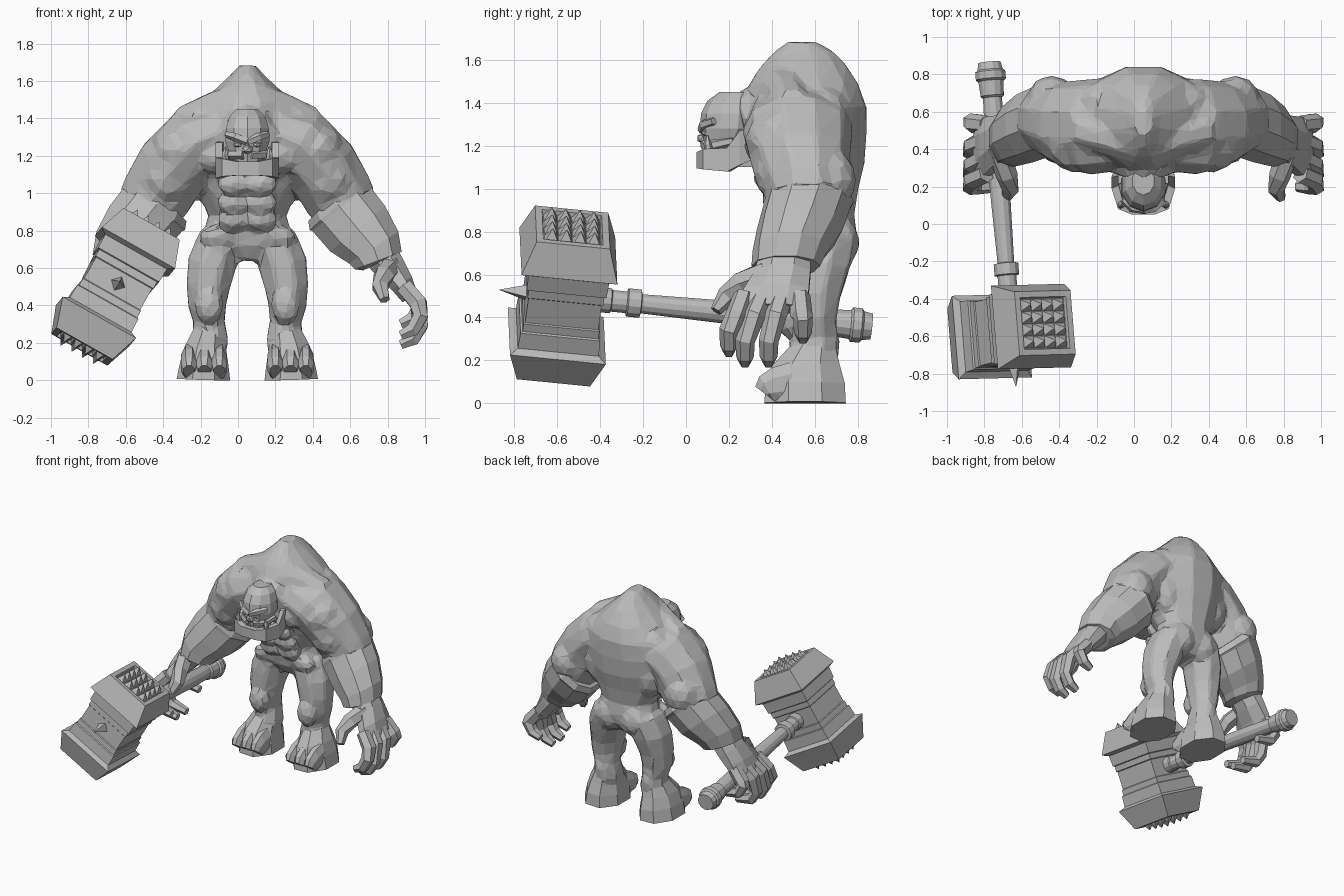
import bpy, bmesh, math
from mathutils import Vector, Matrix

if "Cube" in bpy.data.objects:
    bpy.data.objects.remove(bpy.data.objects["Cube"], do_unlink=True)

grey = bpy.data.materials.new("stone_grey")
grey.use_nodes = True
grey.diffuse_color = (0.5, 0.5, 0.5, 1)
grey.node_tree.nodes["Principled BSDF"].inputs["Base Color"].default_value = (0.5, 0.5, 0.5, 1)

CX = 0.05  # centre line of the figure
Y, Z = Vector((0, 1, 0)), Vector((0, 0, 1))


def finish(name, bm, matrix=None):
    bmesh.ops.recalc_face_normals(bm, faces=bm.faces)
    mesh = bpy.data.meshes.new(name)
    bm.to_mesh(mesh)
    bm.free()
    mesh.materials.append(grey)
    obj = bpy.data.objects.new(name, mesh)
    bpy.context.collection.objects.link(obj)
    if matrix:
        obj.matrix_world = matrix
    return obj


def skin(bm, rings):
    """Skin a row of closed rings and cap both ends."""
    rows = [[bm.verts.new(p) for p in ring] for ring in rings]
    for a, b in zip(rows, rows[1:]):
        for i in range(len(a)):
            j = (i + 1) % len(a)
            bm.faces.new((a[i], a[j], b[j], b[i]))
    bm.faces.new(rows[0])
    bm.faces.new(rows[-1])


def tube(bm, pts, s=1, sides=8, ref=Y, cx=CX, level=False):
    """Elliptical tube along points (x, y, z, r1[, r2]); level keeps rings parallel to y."""
    ctr = [Vector((cx + s * p[0], p[1], p[2])) for p in pts]
    rings = []
    for i, p in enumerate(pts):
        t = ctr[min(i + 1, len(pts) - 1)] - ctr[max(i - 1, 0)]
        if level:
            t.y = 0
        t.normalize()
        a = ref.cross(t).normalized()
        b = t.cross(a)
        rings.append([ctr[i] + a * p[3] * math.cos(k) + b * p[-1] * math.sin(k)
                      for k in (math.tau * (n + 0.5) / sides for n in range(sides))])
    skin(bm, rings)


def blob(bm, c, r, s=1, detail=2):
    m = Matrix.Translation((CX + s * c[0], c[1], c[2])) @ Matrix.Diagonal((*r, 1))
    bmesh.ops.create_icosphere(bm, subdivisions=detail, radius=1, matrix=m)


# Body: torso, muscles, upper arms and legs fused into one faceted skin
bm = bmesh.new()
tube(bm, [(0, .62, .64, .13, .1), (0, .63, .72, .22, .16), (0, .63, .79, .24, .17),
          (0, .62, .88, .215, .17), (0, .6, 1.0, .27, .21), (0, .59, 1.12, .32, .25),
          (0, .57, 1.25, .36, .28), (0, .56, 1.38, .34, .29), (0, .55, 1.49, .25, .26),
          (0, .55, 1.58, .15, .2), (0, .55, 1.64, .085, .14), (0, .54, 1.685, .045, .07)],
     sides=12, level=True)
tube(bm, [(0, .27, 1.28, .15, .17), (0, .36, 1.3, .18, .2), (0, .52, 1.32, .22, .24)], sides=10, ref=Z)
for s in (1, -1):
    tube(bm, [(.15, .53, 1.32, .17, .25), (.28, .52, 1.27, .2, .26), (.4, .535, 1.14, .205, .235),
              (.48, .56, 1.0, .2, .2), (.52, .565, .93, .19, .19)], s, 10)
    tube(bm, [(.14, .63, .76, .13, .17), (.19, .61, .62, .14, .16), (.21, .59, .5, .125, .14),
              (.215, .59, .4, .11, .12), (.205, .6, .31, .09, .11), (.2, .59, .22, .105, .13),
              (.21, .57, .12, .1, .13)], s, level=True)
    tube(bm, [(0, .4, 1.52, .09), (.17, .46, 1.45, .1), (.34, .5, 1.37, .1)], s)   # trapezius
    blob(bm, (.15, .37, 1.2), (.17, .1, .1), s)        # chest
    for y, z in ((.44, .86), (.405, .95), (.365, 1.05)):
        blob(bm, (.075, y, z), (.09, .05, .06), s)     # belly
    blob(bm, (.15, .5, .77), (.11, .06, .06), s)       # hip fold
    blob(bm, (.1, .7, .75), (.12, .11, .13), s)        # buttock
    blob(bm, (.2, .67, 1.13), (.13, .11, .2), s)       # flank
    blob(bm, (.2, .65, 1.34), (.16, .12, .14), s)      # shoulder blade
    blob(bm, (.37, .48, 1.23), (.16, .21, .16), s)     # shoulder
    blob(bm, (.43, .43, 1.08), (.13, .12, .14), s)     # front of upper arm
    blob(bm, (.49, .68, 1.04), (.13, .115, .14), s)    # back of upper arm
    blob(bm, (.205, .48, .4), (.08, .06, .1), s)       # knee
    blob(bm, (.2, .65, .28), (.07, .07, .09), s)       # calf
body = finish("body", bm)
remesh = body.modifiers.new("fuse", 'REMESH')
remesh.mode = 'VOXEL'
remesh.voxel_size = 0.02
relax = body.modifiers.new("relax", 'SMOOTH')
relax.iterations = 2
facet = body.modifiers.new("facet", 'DECIMATE')
facet.ratio = 0.08

# Feet, forearms and hands, mirrored
for s, side in ((1, "left"), (-1, "right")):
    bm = bmesh.new()
    tube(bm, [(.235, .555, 0, .155, .205), (.23, .555, .09, .14, .2), (.222, .56, .17, .12, .17),
              (.205, .59, .26, .09, .115)], s, level=True)
    for x, r in ((.15, .046), (.23, .05), (.312, .046)):
        tube(bm, [(x, .5, .1, r, .1), (x, .42, .085, r, .09), (x, .375, .07, r, .07),
                  (x, .36, .05, r * .7, .05)], s, 8, Z)
    for v in bm.verts:
        v.co.z = max(v.co.z, 0)
    finish(side + "_foot", bm)

    bm = bmesh.new()
    tube(bm, [(.45, .575, .975, .185), (.485, .572, .94, .215, .21), (.5, .565, .92, .205, .205),
              (.59, .53, .81, .2, .2), (.675, .485, .71, .165, .175), (.7, .465, .64, .14, .16),
              (.705, .46, .63, .1, .12)], s, 10, level=True)
    finish(side + "_forearm", bm)

    bm = bmesh.new()
    tube(bm, [(.715, .46, .67, .1, .13), (.765, .45, .6, .09, .14), (.825, .42, .52, .07, .165),
              (.87, .4, .44, .05, .175)], s, level=True)
    tip_x = .82 if s > 0 else .76
    for base, end, low in ((.27, .2, .24), (.36, .275, .19), (.45, .385, .19), (.53, .545, .3)):
        mid = (base + end) / 2
        tube(bm, [(.84, base, .5, .05), (.915, mid, .41, .052), (.925, end, low + .1, .046),
                  (.885, end, low + .03, .042), (tip_x, end, low, .028)], s, 6)
    tube(bm, [(.77, .38, .61, .06), (.73, .26, .56, .058), (.71, .19, .5, .048),
              (.735, .14, .43, .028)], s, 6)
    finish(side + "_hand", bm)

# Head with brow, eyes, nose and upper lip
bm = bmesh.new()
tube(bm, [(0, .18, 1.15, .09, .09), (0, .18, 1.21, .1, .105), (0, .2, 1.28, .125, .135),
          (0, .205, 1.35, .12, .135), (0, .215, 1.41, .1, .115), (0, .23, 1.45, .06, .075)],
     sides=10, level=True)
for s in (1, -1):
    tube(bm, [(0, .075, 1.275, .022), (.06, .085, 1.3, .024), (.11, .13, 1.315, .018)], s, 5)
    blob(bm, (.05, .09, 1.26), (.028, .02, .016), s, 1)
    tube(bm, [(.02, .085, 1.205, .024), (.09, .13, 1.205, .024), (.115, .22, 1.22, .02)], s, 5)
blob(bm, (0, .08, 1.235), (.035, .03, .028), 1, 1)
finish("head", bm)

# Underbite jaw: a horseshoe with a floor and two tusks
bm = bmesh.new()
half = [(.155, .3, 1.13, 1.28), (.17, .25, 1.11, 1.27), (.17, .19, 1.08, 1.19),
        (.135, .08, 1.09, 1.185), (.06, .05, 1.095, 1.17)]
rings = []
for x, y, lo, hi in half + [(-x, y, lo, hi) for x, y, lo, hi in half[::-1]]:
    xi, yi = x * .78, y + (.3 - y) * .16
    rings.append([(CX + x, y, lo), (CX + x, y, hi), (CX + xi, yi, hi), (CX + xi, yi, lo)])
skin(bm, rings)
skin(bm, [[(CX + s * x, y, z) for s, row in ((1, half), (-1, half[::-1]))
           for x, y in ((p[0] * .9, p[1] + .012) for p in row)] for z in (1.1, 1.13)])
for s in (1, -1):
    tube(bm, [(.115, .11, 1.16, .022), (.12, .1, 1.21, .018), (.115, .1, 1.25, .004)], s, 6)
finish("jaw", bm)

# Hammer frame: local x across, y along the handle, z along the striking axis
fwd = Vector((.081, -.99, .098)).normalized()
up = Vector((.485, .125, .865))
up = (up - fwd * up.dot(fwd)).normalized()
across = up.cross(fwd)
place = Matrix.Translation((-.655, -.575, .5)) @ Matrix((across, fwd, up)).transposed().to_4x4()


def square(r, z):
    return [(r * a, r * b, z) for a, b in ((-1, -1), (1, -1), (1, 1), (-1, 1))]


# Hammer head: stepped square block with flared caps and recessed faces
bm = bmesh.new()
profile = [(.135, .35), (.14, .37), (.172, .37), (.225, .215), (.19, .195), (.187, .115),
           (.178, .11), (.178, .07), (.172, .065)]
skin(bm, [square(r, z) for r, z in profile] + [square(r, -z) for r, z in profile[::-1]])
finish("hammer_head", bm, place)

# Spikes: a grid on each striking face and one on the front
bm = bmesh.new()
for flip in (1, -1):
    for i in range(4):
        for j in range(4):
            at = Matrix.Translation(((i - 1.5) * .066, (j - 1.5) * .066, flip * .38))
            if flip < 0:
                at = at @ Matrix.Rotation(math.pi, 4, 'X')
            bmesh.ops.create_cone(bm, cap_ends=True, segments=4, radius1=.045, radius2=0, depth=.06,
                                  matrix=at @ Matrix.Rotation(math.pi / 4, 4, 'Z'))
bmesh.ops.create_cone(bm, cap_ends=True, segments=4, radius1=.045, radius2=0, depth=.14,
                      matrix=Matrix.Translation((0, .23, 0)) @ Matrix.Rotation(-math.pi / 2, 4, 'X'))
finish("hammer_spikes", bm, place)

# Handle with collars and pommel
bm = bmesh.new()
turned = [(-.16, .06), (-.225, .06), (-.23, .052), (-.3, .052), (-.305, .068), (-.365, .068),
          (-.37, .046), (-.7, .054), (-1.0, .058), (-1.2, .054), (-1.26, .052), (-1.27, .064),
          (-1.35, .07), (-1.36, .083), (-1.4, .083), (-1.41, .07), (-1.45, .062)]
tube(bm, [(0, y, 0, r) for y, r in turned], sides=12, ref=Z, cx=0)
finish("hammer_handle", bm, place)
